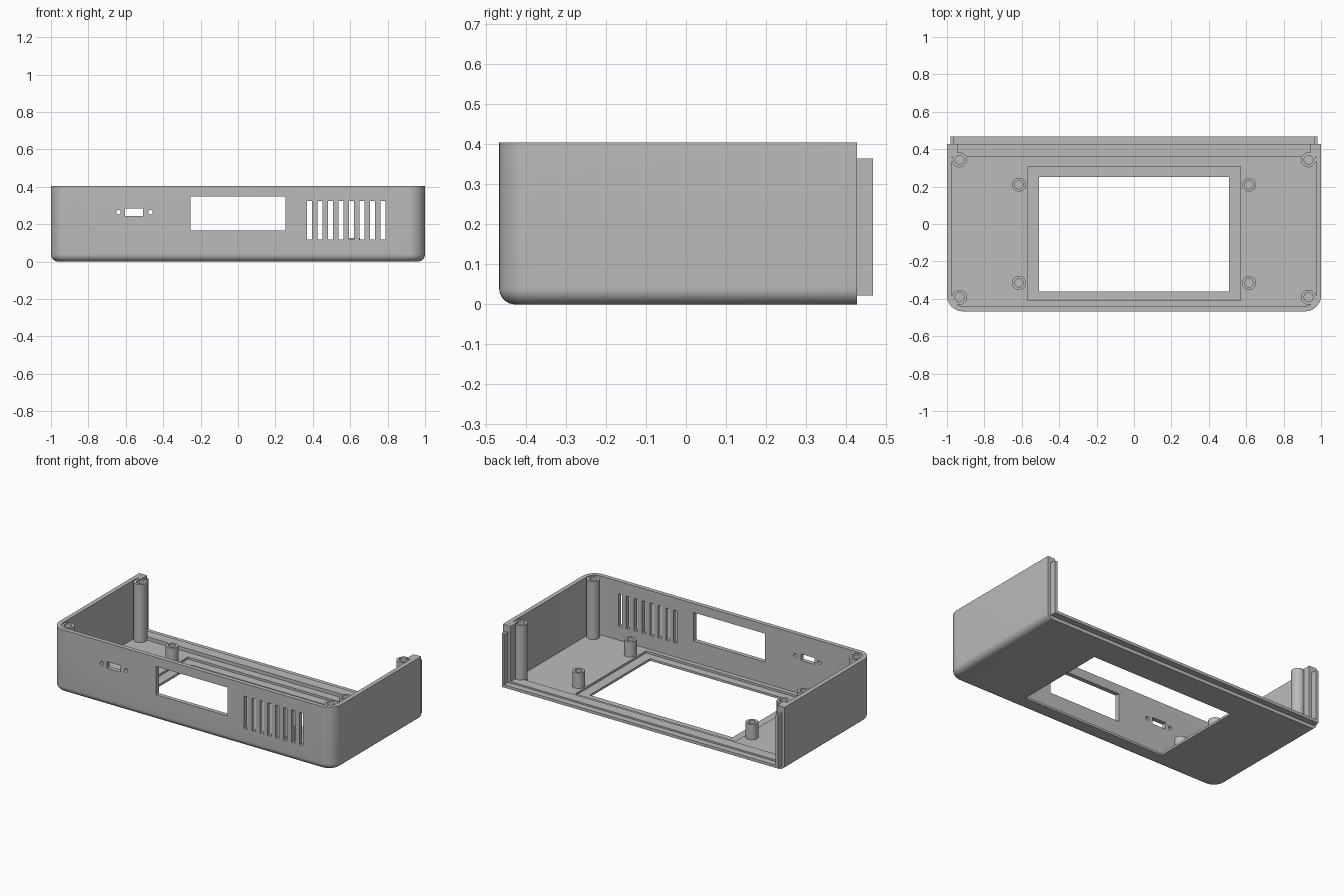
import bpy
import bmesh
from math import sin, cos, pi, radians

cube = bpy.data.objects.get("Cube")
if cube:
    bpy.data.objects.remove(cube, do_unlink=True)

grey = bpy.data.materials.new("plastic grey")
grey.use_nodes = True
grey.diffuse_color = (0.5, 0.5, 0.5, 1)
grey.node_tree.nodes["Principled BSDF"].inputs["Base Color"].default_value = (0.5, 0.5, 0.5, 1)

BACK, FRONT, TOP = 0.428, -0.467, 0.405
WALL, FLOOR = 0.028, 0.028


def loft(name, rings):
    """Solid through a list of matching rings, capped at both ends."""
    bm = bmesh.new()
    loops = [[bm.verts.new(p) for p in ring] for ring in rings]
    n = len(loops[0])
    for a, b in zip(loops, loops[1:]):
        for i in range(n):
            j = (i + 1) % n
            bm.faces.new((a[i], a[j], b[j], b[i]))
    bm.faces.new(loops[0][::-1])
    bm.faces.new(loops[-1])
    bmesh.ops.recalc_face_normals(bm, faces=bm.faces)
    mesh = bpy.data.meshes.new(name)
    bm.to_mesh(mesh)
    bm.free()
    mesh.materials.append(grey)
    obj = bpy.data.objects.new(name, mesh)
    bpy.context.collection.objects.link(obj)
    return obj


def box(name, x0, x1, y0, y1, z0, z1):
    return loft(name, [[(x0, y0, z), (x1, y0, z), (x1, y1, z), (x0, y1, z)] for z in (z0, z1)])


def circle(x, y, z, r, n=32):
    return [(x + r * cos(2 * pi * i / n), y + r * sin(2 * pi * i / n), z) for i in range(n)]


def outline(inset, z, back):
    """Plan of the case: rounded front corners, square back."""
    r = 0.085
    pts = [(1 - inset, back, z), (inset - 1, back, z)]
    for cx, start in ((r - 1, pi), (1 - r, 1.5 * pi)):
        for i in range(11):
            a = start + i * pi / 20
            pts.append((cx + (r - inset) * cos(a), FRONT + r + (r - inset) * sin(a), z))
    return pts


def smooth(obj):
    bpy.ops.object.select_all(action="DESELECT")
    obj.select_set(True)
    bpy.context.view_layer.objects.active = obj
    bpy.ops.object.shade_smooth_by_angle(angle=radians(30))


def cut(obj, cutter):
    cutter.hide_render = True
    mod = obj.modifiers.new("cut", "BOOLEAN")
    mod.operation, mod.solver, mod.object = "DIFFERENCE", "EXACT", cutter
    bpy.context.view_layer.objects.active = obj
    bpy.ops.object.modifier_apply(modifier=mod.name)
    bpy.data.objects.remove(cutter, do_unlink=True)


# Outer shell with a rounded bottom edge, hollowed from above and behind
R = 0.04
rings = [outline(R * (1 - sin(a)), R * (1 - cos(a)), BACK)
         for a in [i * pi / 16 for i in range(9)]]
shell = loft("case_shell", rings + [outline(0, TOP, BACK)])
cut(shell, loft("cavity", [outline(WALL, z, 0.6) for z in (FLOOR, 0.6)]))

# Screen window in the floor with a shallow recess round it
cut(shell, box("recess", -0.57, 0.57, -0.41, 0.308, 0.014, 0.1))
cut(shell, box("screen_window", -0.507, 0.507, -0.36, 0.252, -0.1, 0.1))

# Front wall openings: large port, small connector, its screw holes, vents
cut(shell, box("port", -0.255, 0.253, -0.6, -0.425, 0.165, 0.347))
cut(shell, box("connector", -0.604, -0.507, -0.6, -0.425, 0.243, 0.285))
for x in (-0.639, -0.468):
    ring = circle(x, 0.264, 0, 0.012, 20)
    cut(shell, loft("screw_hole", [[(px, y, pz) for px, pz, _ in ring] for y in (-0.6, -0.425)]))
for i in range(8):
    x = 0.382 + i * 0.0562
    cut(shell, box("vent", x - 0.0125, x + 0.0125, -0.6, -0.425, 0.117, 0.325))
smooth(shell)


def u_frame(name, outer, inner, low, high, top, y0, y1):
    """U-shaped strip following the side walls and floor."""
    plan = [(-outer, top), (-outer, low), (outer, low), (outer, top),
            (inner, top), (inner, high), (-inner, high), (-inner, top)]
    return loft(name, [[(x, y, z) for x, z in plan] for y in (y0, y1)])


# Thickened back rim and the thin tongue that slots into the back panel
u_frame("back_rim", 0.982, 0.945, 0.02, 0.05, TOP - 0.0005, 0.36, BACK - 0.0005)
u_frame("back_tongue", 0.98, 0.963, 0.022, 0.04, 0.365, BACK - 0.02, 0.467)


def standoff(name, x, y, top, r, hole, depth):
    smooth(loft(name, [circle(x, y, 0.02, r), circle(x, y, top, r),
                       circle(x, y, top, hole), circle(x, y, top - depth, hole)]))


# Corner screw posts and screen mounting bosses
for side, x in (("left", 1), ("right", -1)):
    for end, post_y, boss_y in (("front", -0.392, -0.315), ("back", 0.343, 0.21)):
        standoff(f"{end}_{side}_post", 0.933 * x, post_y, 0.4, 0.04, 0.024, 0.2)
        standoff(f"{end}_{side}_boss", 0.615 * x, boss_y, 0.127, 0.037, 0.022, 0.09)
